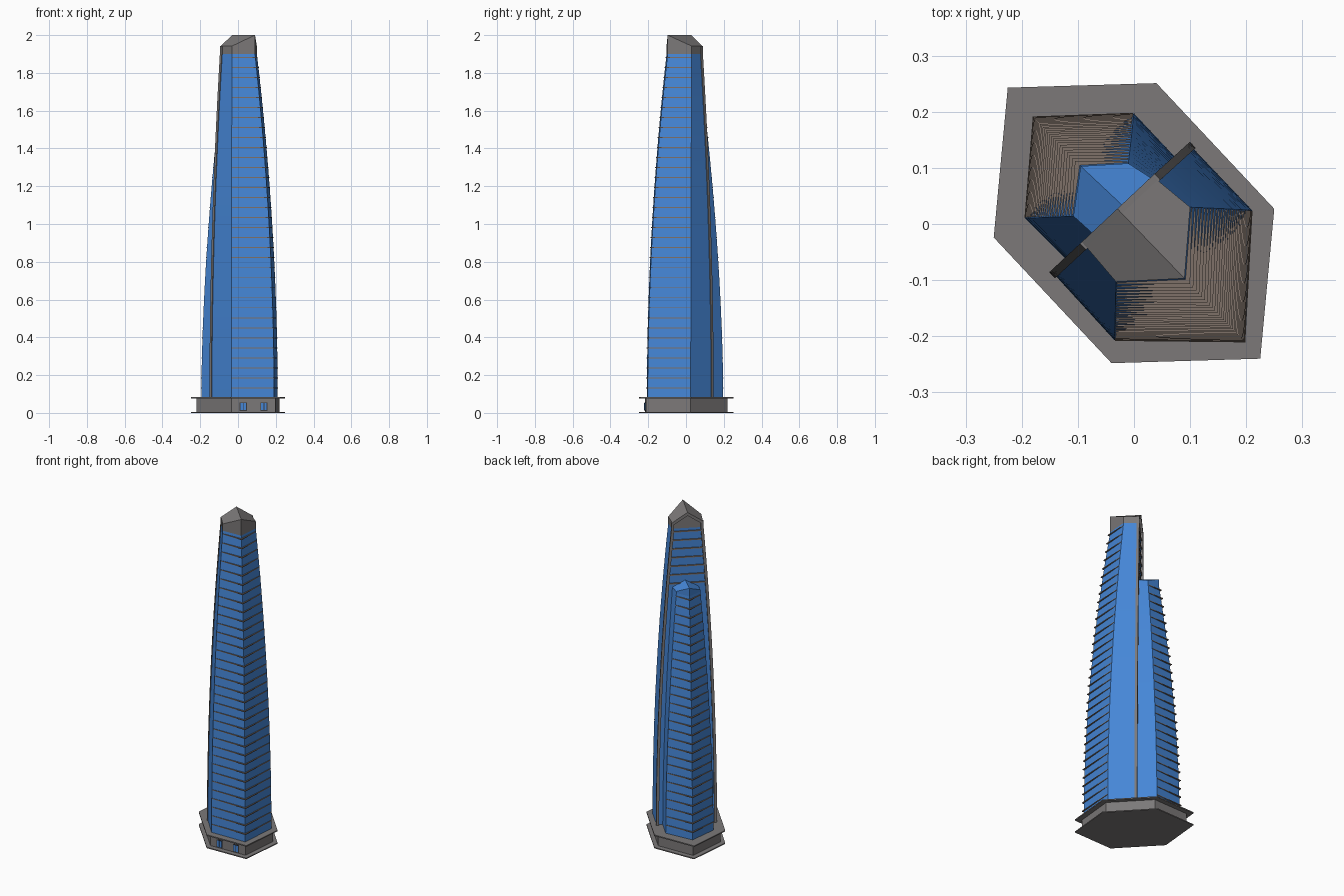
import bpy, bmesh, math
from mathutils import Vector

if "Cube" in bpy.data.objects:
    bpy.data.objects.remove(bpy.data.objects["Cube"])


def material(name, rgb):
    m = bpy.data.materials.new(name)
    m.diffuse_color = (*rgb, 1)
    m.use_nodes = True
    m.node_tree.nodes["Principled BSDF"].inputs["Base Color"].default_value = m.diffuse_color
    return m


GLASS = material("blue glass", (0.06, 0.24, 0.68))
GREY = material("grey stone", (0.2, 0.19, 0.19))
BROWN = material("brown metal", (0.21, 0.165, 0.14))
DARK = material("dark frame", (0.04, 0.04, 0.045))


def finish(name, bm, mat, smooth=False):
    bmesh.ops.recalc_face_normals(bm, faces=bm.faces)
    me = bpy.data.meshes.new(name)
    bm.to_mesh(me)
    bm.free()
    me.materials.append(mat)
    ob = bpy.data.objects.new(name, me)
    bpy.context.collection.objects.link(ob)
    if smooth:
        bpy.ops.object.select_all(action='DESELECT')
        ob.select_set(True)
        bpy.context.view_layer.objects.active = ob
        bpy.ops.object.shade_smooth_by_angle(angle=math.radians(20))
    return ob


def add_loft(bm, rings):
    """Skin a stack of equal-length rings and close both ends."""
    vs = [[bm.verts.new(p) for p in r] for r in rings]
    n = len(vs[0])
    for a, b in zip(vs, vs[1:]):
        for i in range(n):
            j = (i + 1) % n
            bm.faces.new((a[i], a[j], b[j], b[i]))
    bm.faces.new(vs[0][::-1])
    bm.faces.new(vs[-1])


def flat(pts, z):
    return [(p[0], p[1], z) for p in pts]


def prism(name, pts, z0, z1, mat):
    bm = bmesh.new()
    add_loft(bm, [flat(pts, z0), flat(pts, z1)])
    return finish(name, bm, mat)


def section(low, high, z, z1, power):
    """Plan of a curved tower at height z."""
    t = max(0, (z - Z0) / (z1 - Z0)) ** power
    return [Vector(a).lerp(Vector(b), t) for a, b in zip(low, high)]


Z0 = 0.083
# Podium: two wide slabs and a recessed body
HEX = [(-0.225, 0.243), (0.04, 0.251), (0.25, 0.027),
       (0.225, -0.24), (-0.04, -0.248), (-0.25, -0.024)]
BODY = [(x * 0.88, y * 0.88) for x, y in HEX]
prism("bottom_slab", HEX, 0, 0.006, GREY)
prism("podium_body", BODY, 0.006, 0.076, GREY)
prism("top_slab", HEX, 0.076, Z0, GREY)

# Podium windows on the front wall
right, left = Vector(BODY[3]), Vector(BODY[4])
along = (right - left).normalized()
out = Vector((along.y, -along.x))


def wall_plate(name, x, w, z0, z1, depth, mat):
    c = left + along * (x - left.x)
    a, b = c - along * w / 2, c + along * w / 2
    prism(name, [a, b, b + out * depth, a + out * depth], z0, z1, mat)


for x in (0.028, 0.137):
    wall_plate("window_frame", x, 0.038, 0.010, 0.056, 0.003, DARK)
    for dx in (-0.0085, 0.0085):
        wall_plate("window_pane", x + dx, 0.013, 0.014, 0.052, 0.005, GLASS)

# Plans run: wall end, corner, outer corner, corner, wall end
TALL = ([(-0.14, -0.092), (-0.035, -0.207), (0.191, -0.203), (0.21, 0.025), (0.105, 0.135)],
        [(-0.085, -0.041), (-0.032, -0.103), (0.09, -0.097), (0.1, 0.03), (0.042, 0.078)], 1.9, 1.95)
SHORT = ([(0.08, 0.112), (0.0, 0.197), (-0.173, 0.184), (-0.194, 0.01), (-0.115, -0.069)],
         [(0.04, 0.076), (-0.01, 0.108), (-0.095, 0.103), (-0.108, 0.014), (-0.066, -0.024)], 1.53, 1.75)


def tower(name, spec):
    bm = bmesh.new()
    zs = [Z0 + (spec[2] - Z0) * i / 20 for i in range(21)]
    add_loft(bm, [flat(section(spec[0], spec[1], z, spec[2], spec[3]), z) for z in zs])
    finish(name, bm, GLASS, True)


def ridged_cap(name, plan, z0, eave, ridge, mat):
    """Vertical band with a ridge from the wall middle to the outer corner."""
    bm = bmesh.new()
    mid = [(plan[0][0] + plan[4][0]) / 2, (plan[0][1] + plan[4][1]) / 2]
    plan = list(plan) + [mid]
    lo = [bm.verts.new((p[0], p[1], z0)) for p in plan]
    hi = [bm.verts.new((p[0], p[1], ridge if i in (2, 5) else eave))
          for i, p in enumerate(plan)]
    for i in range(6):
        j = (i + 1) % 6
        bm.faces.new((lo[i], lo[j], hi[j], hi[i]))
    bm.faces.new(lo[::-1])
    bm.faces.new((hi[0], hi[1], hi[2], hi[5]))
    bm.faces.new((hi[2], hi[3], hi[4], hi[5]))
    finish(name, bm, mat)


def louvers(name, spec, start, step):
    """Thin blades that project most at the outer corner."""
    bm = bmesh.new()
    z = start
    while z < spec[2] - 0.02:
        p = section(spec[0], spec[1], z, spec[2], spec[3])
        mid = (p[0] + p[4]) / 2
        axis = (p[2] - mid).normalized()
        blade = [p[1] + axis * 0.002, p[2] + axis * 0.011, p[3] + axis * 0.002, mid + axis * 0.02]
        add_loft(bm, [flat(blade, z), flat(blade, z + 0.005)])
        z += step
    finish(name, bm, BROWN)


tower("tall_tower", TALL)
tower("short_tower", SHORT)
ridged_cap("tall_roof", TALL[1], 1.9, 1.942, 2.0, GREY)
ridged_cap("short_roof", SHORT[1], 1.53, 1.54, 1.58, GLASS)
louvers("tall_louvers", TALL, 0.13, 0.053)
louvers("short_louvers", SHORT, 0.13, 0.053)

# Curved fins edging the dividing wall
wall = (Vector(TALL[0][4]) - Vector(TALL[0][0])).normalized()
back = Vector((-wall.y, wall.x))
for end, side in ((0, 1), (4, -1)):
    bm = bmesh.new()
    rings = []
    for i in range(22):
        z = Z0 + (1.9 - Z0) * i / 20 if i < 21 else 1.942
        p = section(TALL[0], TALL[1], min(z, 1.9), 1.9, TALL[3])[end]
        a, b = p - wall * side * 0.004, p + wall * side * 0.012
        rings.append(flat([a - back * 0.003, b - back * 0.003,
                           b + back * 0.012, a + back * 0.012], z))
    add_loft(bm, rings)
    finish("wall_fin", bm, GREY, True)

# Gable trim joining the fins over the ridge
bm = bmesh.new()
A, F = Vector(TALL[1][0]), Vector(TALL[1][4])
rings = []
for p, z in ((A, 1.942), ((A + F) / 2, 2.0), (F, 1.942)):
    q = p + back * 0.012
    rings.append([(p.x, p.y, z), (q.x, q.y, z), (q.x, q.y, z - 0.02), (p.x, p.y, z - 0.02)])
add_loft(bm, rings)
finish("gable_trim", bm, GREY)

# Stripes on the exposed upper part of the dividing wall
bm = bmesh.new()
for i in range(7):
    z = 1.56 + i * 0.053
    p = section(TALL[0], TALL[1], z, 1.9, TALL[3])
    a, b = p[0], p[4]
    add_loft(bm, [flat([a, b, b + back * 0.006, a + back * 0.006], h) for h in (z, z + 0.007)])
finish("wall_stripes", bm, BROWN)
